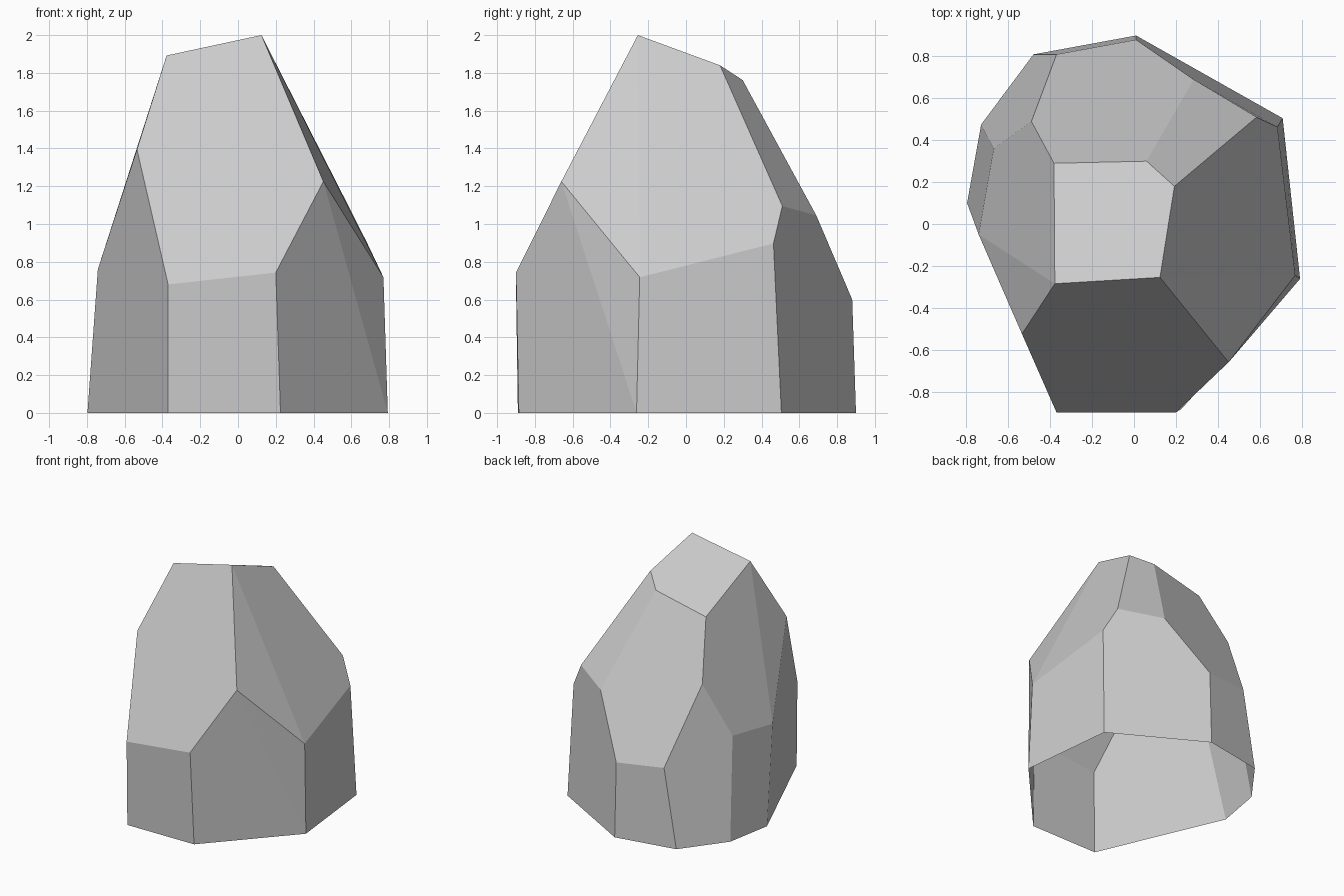
import bpy
import bmesh
import math

default_cube = bpy.data.objects.get("Cube")
if default_cube:
    bpy.data.objects.remove(default_cube, do_unlink=True)


def make_material(name, colour):
    material = bpy.data.materials.new(name)
    material.use_nodes = True
    material.diffuse_color = colour
    shader = material.node_tree.nodes["Principled BSDF"]
    shader.inputs["Base Color"].default_value = colour
    return material


def make_faceted_stone(name, rings, material):
    """Wrap a convex, flat-faced stone shell around rings of corner points."""
    bm = bmesh.new()
    for ring in rings:
        for corner in ring:
            bm.verts.new(corner)
    hull = bmesh.ops.convex_hull(bm, input=bm.verts[:])
    spare = {v for v in hull["geom_interior"] + hull["geom_unused"]
             if isinstance(v, bmesh.types.BMVert) and v.is_valid}
    bmesh.ops.delete(bm, geom=list(spare), context="VERTS")
    # Merge nearly coplanar triangles into broad facets
    bmesh.ops.dissolve_limit(bm, angle_limit=math.radians(7),
                             verts=bm.verts[:], edges=bm.edges[:])
    bmesh.ops.recalc_face_normals(bm, faces=bm.faces[:])
    # The underside is open
    underside = [f for f in bm.faces if f.normal.z < -.9]
    bmesh.ops.delete(bm, geom=underside, context="FACES")
    mesh = bpy.data.meshes.new(name)
    bm.to_mesh(mesh)
    bm.free()
    mesh.materials.append(material)
    stone = bpy.data.objects.new(name, mesh)
    bpy.context.scene.collection.objects.link(stone)
    return stone


# Footprint on the ground
base = [(-.37, -.89, 0), (.225, -.885, 0), (.793, -.262, 0), (.71, .505, 0),
        (.01, .9, 0), (-.48, .81, 0), (-.73, .475, 0), (-.797, .1, 0)]

# Corners where the upright sides start to lean inward
shoulder = [(-.37, -.9, .68), (.2, -.9, .743), (.77, -.245, .718),
            (.685, .463, .897), (.01, .88, .6), (-.37, .81, .63),
            (-.67, .36, .8), (-.742, -.05, .76)]

# Upper corners between the large sloping facets
upper = [(-.535, -.525, 1.395), (.452, -.66, 1.225), (.585, .51, 1.095),
         (.285, .69, 1.045), (-.49, .49, 1.22)]

# Tilted top facet
crown = [(-.378, -.285, 1.892), (.124, -.255, 2), (.193, .18, 1.84),
         (.06, .3, 1.762), (-.382, .29, 1.66)]

stone_grey = make_material("stone grey", (.6, .6, .6, 1))
make_faceted_stone("rock", [base, shoulder, upper, crown], stone_grey)
